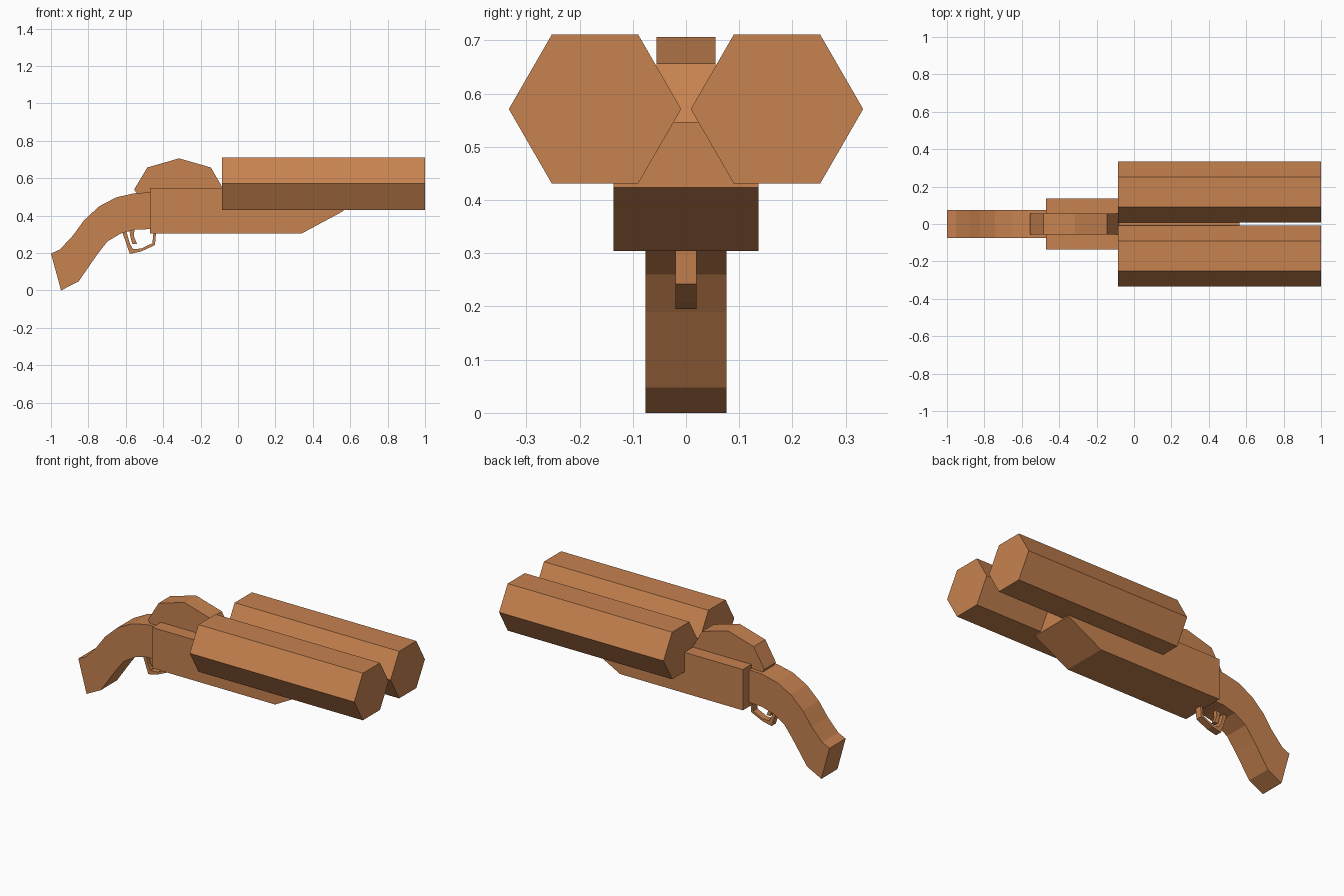
import bpy
import bmesh
import math

if "Cube" in bpy.data.objects:
    bpy.data.objects.remove(bpy.data.objects["Cube"])

wood = bpy.data.materials.new("warm_brown")
wood.diffuse_color = (0.57, 0.225, 0.08, 1.0)
wood.use_nodes = True
wood.node_tree.nodes["Principled BSDF"].inputs["Base Color"].default_value = wood.diffuse_color


def finish(name, bm):
    bmesh.ops.recalc_face_normals(bm, faces=bm.faces)
    mesh = bpy.data.meshes.new(name)
    bm.to_mesh(mesh)
    bm.free()
    mesh.materials.append(wood)
    obj = bpy.data.objects.new(name, mesh)
    bpy.context.collection.objects.link(obj)
    return obj


def slab(name, profile, half_width):
    """Extrude a side profile (x, z) symmetrically across y."""
    bm = bmesh.new()
    face = bm.faces.new([bm.verts.new((x, -half_width, z)) for x, z in profile])
    out = bmesh.ops.extrude_face_region(bm, geom=[face])
    verts = [g for g in out["geom"] if isinstance(g, bmesh.types.BMVert)]
    bmesh.ops.translate(bm, verts=verts, vec=(0, 2 * half_width, 0))
    return finish(name, bm)


def barrel(name, y):
    """Closed hexagonal prism lying along x."""
    x0, x1, z, r = -0.085, 1.0, 0.571, 0.162
    bm = bmesh.new()
    ring = [bm.verts.new((x0, y + r * math.cos(i * math.pi / 3),
                          z + r * math.sin(i * math.pi / 3))) for i in range(6)]
    face = bm.faces.new(ring)
    out = bmesh.ops.extrude_face_region(bm, geom=[face])
    verts = [g for g in out["geom"] if isinstance(g, bmesh.types.BMVert)]
    bmesh.ops.translate(bm, verts=verts, vec=(x1 - x0, 0, 0))
    return finish(name, bm)


# Twin barrels
barrel("barrel_right", -0.171)
barrel("barrel_left", 0.171)

# Receiver with sloped fore-end
slab("receiver", [(-0.47, 0.304), (0.34, 0.304), (0.563, 0.424),
                  (0.563, 0.547), (-0.47, 0.547)], 0.136)

# Faceted hammer housing on top of the receiver
slab("hammer_housing", [(-0.53, 0.50), (-0.10, 0.50), (-0.08, 0.545),
                        (-0.145, 0.657), (-0.315, 0.706),
                        (-0.485, 0.657), (-0.555, 0.54)], 0.055)

# Curved grip
slab("grip", [(-0.46, 0.525), (-0.556, 0.519), (-0.652, 0.497), (-0.743, 0.449),
              (-0.824, 0.374), (-0.882, 0.294), (-0.952, 0.219), (-1.0, 0.197),
              (-0.946, 0.0), (-0.852, 0.048), (-0.754, 0.19), (-0.70, 0.26),
              (-0.626, 0.305), (-0.55, 0.325), (-0.46, 0.328)], 0.076)

# Trigger guard: bent strip
slab("trigger_guard", [(-0.618, 0.31), (-0.594, 0.24), (-0.578, 0.195),
                       (-0.519, 0.208), (-0.444, 0.242), (-0.438, 0.31),
                       (-0.452, 0.31), (-0.458, 0.252), (-0.519, 0.223),
                       (-0.562, 0.222), (-0.578, 0.25), (-0.598, 0.318)], 0.02)

# Trigger
slab("trigger", [(-0.582, 0.33), (-0.553, 0.33), (-0.557, 0.29),
                 (-0.54, 0.248), (-0.565, 0.248), (-0.575, 0.285)], 0.012)
